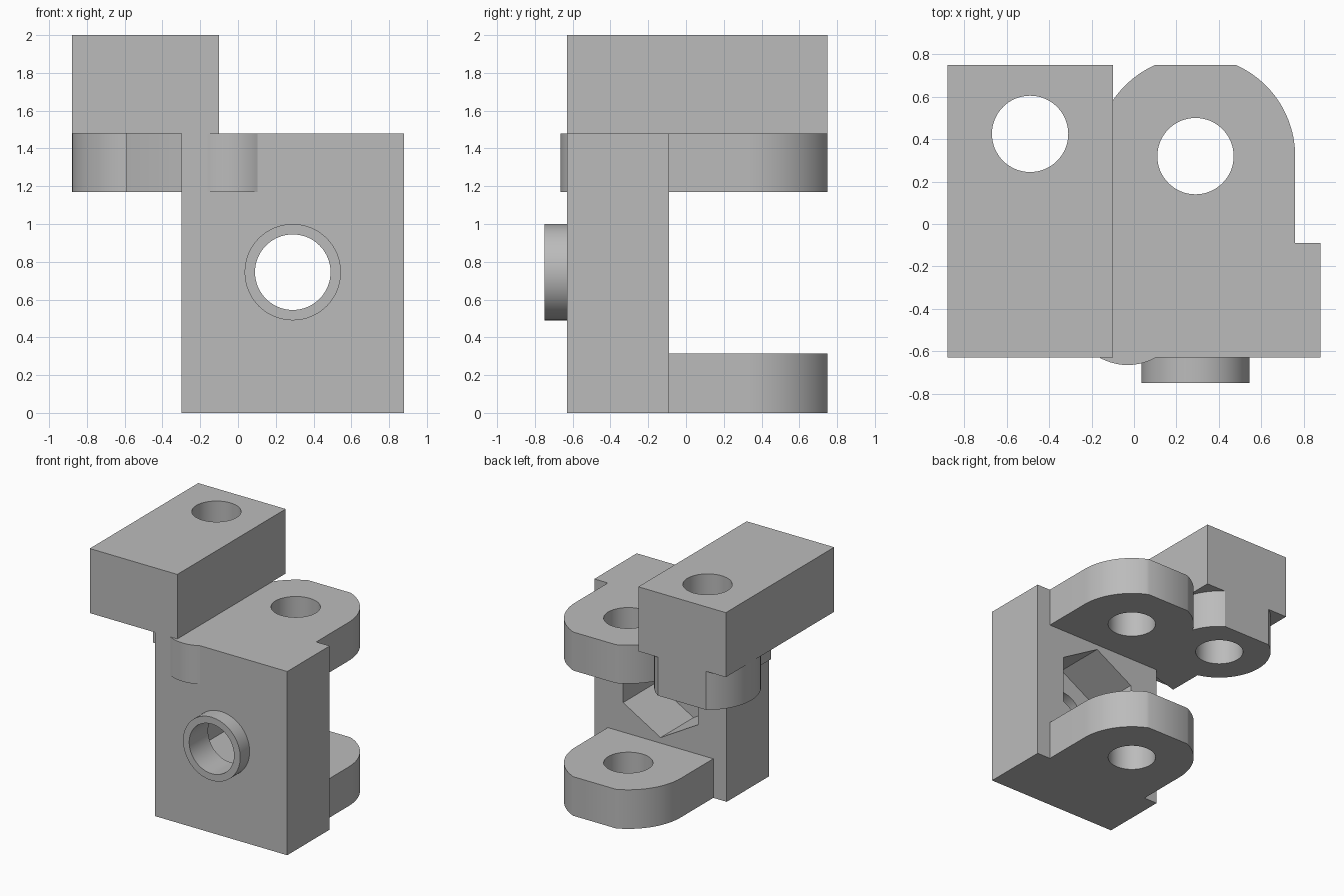
import bpy, bmesh, math
from mathutils import Vector

if "Cube" in bpy.data.objects:
    bpy.data.objects.remove(bpy.data.objects["Cube"], do_unlink=True)

GREY = (0.5, 0.5, 0.5, 1.0)
steel = bpy.data.materials.new("plain grey")
steel.use_nodes = True
steel.diffuse_color = GREY
steel.node_tree.nodes["Principled BSDF"].inputs["Base Color"].default_value = GREY


def arc(cx, cy, r, start, end, steps=24):
    """Points along a circular arc, angles in degrees."""
    angles = [math.radians(start + (end - start) * i / steps) for i in range(steps + 1)]
    return [(cx + r * math.cos(a), cy + r * math.sin(a)) for a in angles]


def circle(cx, cy, r, sides=64, start=0):
    return arc(cx, cy, r, start, start + 360, sides)[:-1]


def rect(x0, x1, y0, y1):
    return [(x0, y0), (x1, y0), (x1, y1), (x0, y1)]


def prism(name, outline, low, high, axis="Z"):
    """Extrude an outline: XY along Z, or XZ along Y."""
    def place(u, v, w):
        return (u, v, w) if axis == "Z" else (u, w, v)
    bm = bmesh.new()
    base = bm.faces.new([bm.verts.new(place(u, v, low)) for u, v in outline])
    side = bmesh.ops.extrude_face_region(bm, geom=[base])
    moved = [e for e in side["geom"] if isinstance(e, bmesh.types.BMVert)]
    bmesh.ops.translate(bm, verts=moved, vec=Vector(place(0, 0, high - low)))
    bmesh.ops.recalc_face_normals(bm, faces=bm.faces)
    mesh = bpy.data.meshes.new(name)
    bm.to_mesh(mesh)
    bm.free()
    mesh.materials.append(steel)
    obj = bpy.data.objects.new(name, mesh)
    bpy.context.collection.objects.link(obj)
    return obj


def activate(obj):
    bpy.ops.object.select_all(action="DESELECT")
    obj.select_set(True)
    bpy.context.view_layer.objects.active = obj


def finish(obj, *cutters):
    """Cut the holes, then shade the curved walls smooth."""
    activate(obj)
    for cutter in cutters:
        mod = obj.modifiers.new("hole", "BOOLEAN")
        mod.operation = "DIFFERENCE"
        mod.solver = "EXACT"
        mod.object = cutter
        bpy.ops.object.modifier_apply(modifier=mod.name)
        bpy.data.objects.remove(cutter, do_unlink=True)
    bpy.ops.object.shade_smooth_by_angle(angle=math.radians(30))


# Upright plate with a hexagonal pocket at the back and a round bore
BORE = (0.29, 0.745)
plate = prism("upright_plate", rect(-0.30, 0.88, 0, 1.48), -0.63, -0.09, "Y")
finish(plate,
       prism("pocket_cutter", circle(*BORE, 0.385, 6, 30), -0.51, 0.1, "Y"),
       prism("bore_cutter", circle(*BORE, 0.20), -0.8, -0.4, "Y"))

# Collar around the bore on the front
collar = prism("front_collar", circle(*BORE, 0.255), -0.75, -0.63, "Y")
finish(collar, prism("collar_cutter", circle(*BORE, 0.20), -0.9, -0.5, "Y"))

# Two rounded hinge lugs with clipped ends
PIN = (0.29, 0.32)
clip = math.degrees(math.asin(0.43 / 0.47))
lug_outline = ([(-0.18, -0.09), (0.76, -0.09)] + arc(*PIN, 0.47, 0, clip)
               + arc(*PIN, 0.47, 180 - clip, 180))
for name, low, high in (("lower_lug", 0, 0.315), ("upper_lug", 1.17, 1.48)):
    lug = prism(name, lug_outline, low, high)
    finish(lug, prism("pin_cutter", circle(*PIN, 0.18), low - 0.1, high + 0.1))

# Raised block on the side
EYE = (-0.49, 0.425)
block = prism("raised_block", rect(-0.88, -0.10, -0.63, 0.75), 1.48, 2.0)
finish(block, prism("eye_cutter", circle(*EYE, 0.18), 1.3, 2.2))

# Rounded link joining the block to the plate
clip = math.degrees(math.asin(0.325 / 0.39))
link_outline = (arc(*EYE, 0.39, 0, clip) + arc(*EYE, 0.39, 180 - clip, 255)
                + [(-0.59, -0.24), (-0.30, -0.16), (-0.10, -0.16)])
link = prism("side_link", link_outline, 1.17, 1.48)
finish(link, prism("link_cutter", circle(*EYE, 0.18), 1.0, 1.6))

# Shallow round bulge on the front of the plate
finish(prism("front_bulge", circle(-0.03, -0.395, 0.27), 1.17, 1.48))
